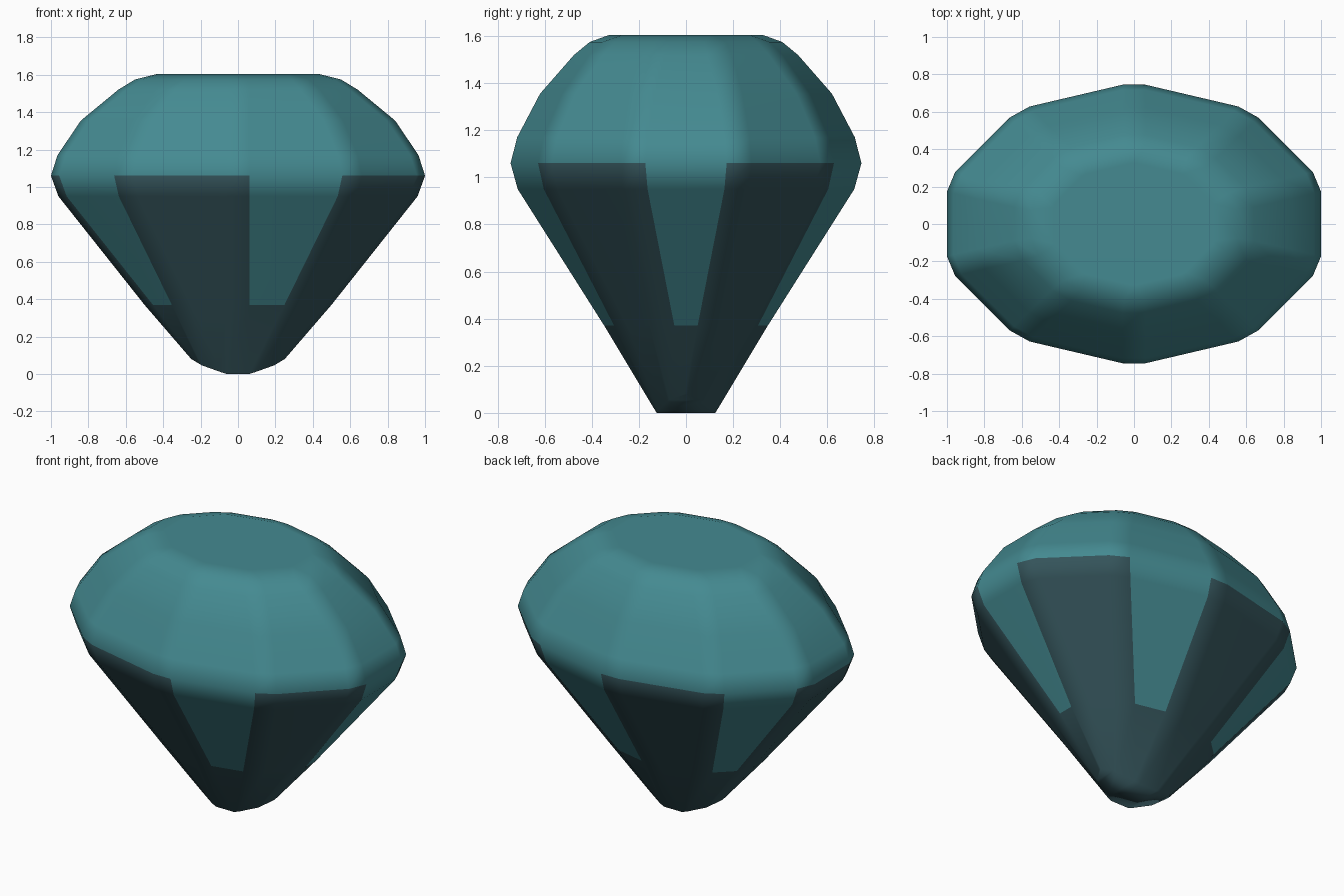
import bpy, bmesh, math

if "Cube" in bpy.data.objects:
    bpy.data.objects.remove(bpy.data.objects["Cube"])

RX, RY = 1.0515, 0.759      # corner radii of the oval ten-sided outline
TRIM = 0.062                # width cut off each side of a corner


def material(name, rgb):
    m = bpy.data.materials.new(name)
    m.diffuse_color = (*rgb, 1.0)
    m.use_nodes = True
    m.node_tree.nodes["Principled BSDF"].inputs["Base Color"].default_value = m.diffuse_color
    return m


def outline(kx, ky, trim):
    """Decagon with every corner cut into two points (20 points)."""
    pts = [(kx * RX * math.cos(math.radians(18 + 36 * j)),
            ky * RY * math.sin(math.radians(18 + 36 * j))) for j in range(10)]
    out = []
    for j, (x, y) in enumerate(pts):
        for nx, ny in (pts[j - 1], pts[(j + 1) % 10]):
            length = math.hypot(nx - x, ny - y)
            t = min(trim, 0.42 * length) / length
            out.append((x + (nx - x) * t, y + (ny - y) * t))
    return out


def keel_height(x):
    """The underside rises away from a narrow flat keel."""
    x = abs(x)
    if x < 0.06:
        return 0.0
    if x < 0.18:
        return (x - 0.06) / 0.12 * 0.038
    return 0.038 + (x - 0.18) / 0.07 * 0.042


# Rings from bottom to table: x scale, y scale, height, corner trim
rings = [
    (0.25, 0.178, None, TRIM),
    (0.50, 0.475, 0.37, TRIM),
    (0.96, 0.96, 0.95, TRIM),
    (1.00, 1.00, 1.06, TRIM),
    (0.965, 0.963, 1.17, TRIM),
    (0.84, 0.835, 1.355, TRIM),
    (0.64, 0.645, 1.52, TRIM),
    (0.55, 0.555, 1.575, 0.055),
    (0.43, 0.432, 1.605, 0.012),
]

bm = bmesh.new()
loops = []
for kx, ky, z, trim in rings:
    loops.append([bm.verts.new((x, y, keel_height(x) if z is None else z))
                  for x, y in outline(kx, ky, trim)])

# Side facets: crown is light, pavilion is dark with alternate light panels
for r in range(len(loops) - 1):
    lo, hi = loops[r], loops[r + 1]
    for i in range(20):
        n = (i + 1) % 20
        f = bm.faces.new((lo[i], lo[n], hi[n], hi[i]))
        panel = r in (1, 2) and i % 4 == 3
        f.material_index = 0 if r >= 3 or panel else 1

# Flat table on top
bm.faces.new(loops[-1]).material_index = 0

# Underside strips running across the keel
b = loops[0]
for i in range(9):
    bm.faces.new((b[i], b[19 - i], b[18 - i], b[i + 1])).material_index = 1

bmesh.ops.recalc_face_normals(bm, faces=bm.faces)
for f in bm.faces:
    f.smooth = True

mesh = bpy.data.meshes.new("gem")
bm.to_mesh(mesh)
bm.free()
mesh.materials.append(material("light teal", (0.058, 0.254, 0.283)))
mesh.materials.append(material("dark teal", (0.034, 0.087, 0.102)))
gem = bpy.data.objects.new("gem", mesh)
bpy.context.collection.objects.link(gem)

# Flat-looking facets with soft bevels
weighted = gem.modifiers.new("weighted_normals", 'WEIGHTED_NORMAL')
weighted.weight = 80
